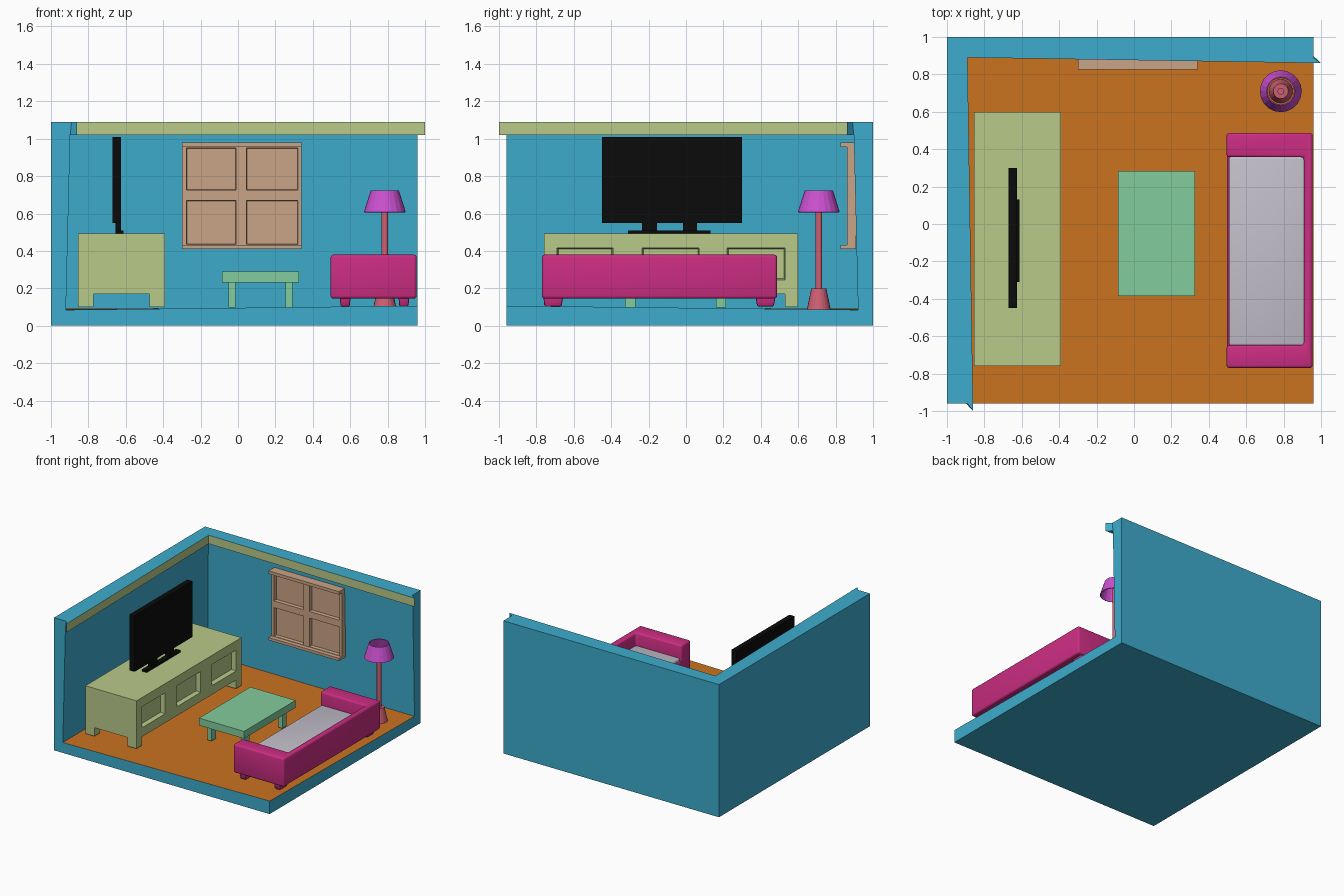
import bpy, bmesh, math
from mathutils import Vector

if "Cube" in bpy.data.objects:
    bpy.data.objects.remove(bpy.data.objects["Cube"])


def material(name, r, g, b):
    lin = [(c / 255 / 12.92) if c < 11 else ((c / 255 + 0.055) / 1.055) ** 2.4 for c in (r, g, b)]
    m = bpy.data.materials.new(name)
    m.diffuse_color = (*lin, 1)
    m.use_nodes = True
    m.node_tree.nodes["Principled BSDF"].inputs["Base Color"].default_value = m.diffuse_color
    return m


BLUE = material("wall blue", 61, 172, 205)
ORANGE = material("floor orange", 201, 115, 32)
OLIVE = material("pale olive", 185, 202, 138)
MINT = material("mint green", 130, 204, 156)
PINK = material("sofa pink", 203, 45, 130)
GREY = material("cushion grey", 196, 192, 204)
PEACH = material("window peach", 202, 164, 134)
PURPLE = material("shade purple", 203, 80, 208)
SALMON = material("lamp salmon", 206, 96, 115)
BLACK = material("screen black", 11, 11, 11)


def finish(bm, name, *mats):
    me = bpy.data.meshes.new(name)
    bm.to_mesh(me)
    bm.free()
    ob = bpy.data.objects.new(name, me)
    bpy.context.collection.objects.link(ob)
    for m in mats:
        me.materials.append(m)
    return ob


def add_box(bm, lo, hi, taper=1.0):
    """Box between two corners; taper scales the bottom face."""
    verts = bmesh.ops.create_cube(bm, size=1)["verts"]
    lo, hi = Vector(lo), Vector(hi)
    for v in verts:
        k = taper if v.co.z < 0 else 1
        v.co = (lo + hi) / 2 + Vector((v.co.x * k, v.co.y * k, v.co.z)) * (hi - lo)


def boxes(name, mat, *specs):
    bm = bmesh.new()
    for s in specs:
        add_box(bm, *s)
    return finish(bm, name, mat)


def soften(ob, width, segments=3):
    mod = ob.modifiers.new("soft edges", "BEVEL")
    mod.width, mod.segments, mod.limit_method = width, segments, "ANGLE"
    bpy.ops.object.select_all(action="DESELECT")
    ob.select_set(True)
    bpy.context.view_layer.objects.active = ob
    bpy.ops.object.modifier_apply(modifier=mod.name)
    bpy.ops.object.shade_smooth_by_angle(angle=math.radians(40))


def panel_box(name, mat, lo, hi, normal, u_axis, u_spans, z_spans, rim, depth, extra=()):
    """Box with rectangular panels sunk into the face pointing along normal."""
    bm = bmesh.new()
    add_box(bm, lo, hi)
    for axis, spans in ((u_axis, u_spans), (2, z_spans)):
        for cut in (c for s in spans for c in s):
            co, no = Vector((0, 0, 0)), Vector((0, 0, 0))
            co[axis], no[axis] = cut, 1
            bmesh.ops.bisect_plane(bm, geom=bm.verts[:] + bm.edges[:] + bm.faces[:],
                                   plane_co=co, plane_no=no)
    bm.normal_update()

    def inside(value, spans):
        return any(a < value < b for a, b in spans)

    panels = [f for f in bm.faces if f.normal.dot(Vector(normal)) > 0.9
              and inside(f.calc_center_median()[u_axis], u_spans)
              and inside(f.calc_center_median().z, z_spans)]
    bmesh.ops.inset_individual(bm, faces=panels, thickness=rim, depth=-depth)
    for s in extra:
        add_box(bm, *s)
    return finish(bm, name, mat)


# Room shell: one wall section swept round the corner, closed by the floor slab
front = [(-1, -.96, 0), (-1, -.96, 1.09), (-.89, -.96, 1.09), (-.86, -1, 1.09),
         (-.86, -1, 1.02), (-.897, -.96, 1.02), (-.92, -.96, .085)]
corner = [(-c, c, z) for c, z in ((1, 0), (1, 1.09), (.92, 1.09), (.89, 1.09),
                                  (.89, 1.02), (.9, 1.02), (.92, .093))]
right = [(-y, -x, z) for x, y, z in front]
bm = bmesh.new()
rings = [[bm.verts.new(p) for p in ring] for ring in (front, corner, right)]
for a, b in zip(rings, rings[1:]):
    for i in range(6):
        f = bm.faces.new((a[i], a[i + 1], b[i + 1], b[i]))
        f.material_index = 2 if i == 3 else 0      # inner edge of the ledge
low, high = bm.verts.new((.96, -.96, 0)), bm.verts.new((.96, -.96, .107))
for r in (rings[0], rings[2]):
    bm.faces.new([r[i] for i in (0, 1, 2, 5, 6)])
    bm.faces.new([r[i] for i in (2, 3, 4, 5)])
    bm.faces.new((r[0], r[6], high, low))
bm.faces.new([r[0] for r in rings] + [low])
bm.faces.new([r[6] for r in rings] + [high]).material_index = 1
bmesh.ops.recalc_face_normals(bm, faces=bm.faces[:])
finish(bm, "room_shell", BLUE, ORANGE, OLIVE)

# Window: four sunken panes, projecting head and sill
panel_box("window", PEACH, (-.30, .862, .41), (.34, .91, .98), (0, -1, 0), 0,
          [(-.275, -.01), (.045, .32)], [(.435, .67), (.725, .95)], .004, .028,
          [((-.30, .825, .955), (.34, .87, .98)), ((-.30, .825, .41), (.34, .87, .432))])

# Media cabinet with three sunken doors and corner feet
feet = [((x, y, .10), (x + .083, y + .07, .175))
        for x in (-.855, -.473) for y in (-.76, .53)]
panel_box("cabinet", OLIVE, (-.855, -.76, .17), (-.39, .60, .493), (1, 0, 0), 1,
          [(-.69, -.39), (-.235, .07), (.22, .53)], [(.245, .417)], .01, .035, feet)

# Television on a two-post stand
boxes("television", BLACK, ((-.67, -.45, .55), (-.625, .30, 1.01)),
      ((-.655, -.31, .493), (-.613, .13, .51)),
      ((-.655, -.235, .505), (-.625, -.155, .555)),
      ((-.655, -.015, .505), (-.625, .06, .555)))

# Coffee table
boxes("coffee_table", MINT, ((-.085, -.385, .23), (.325, .283, .29)),
      *[((x, y, .097), (x + .037, y + .055, .235))
        for x in (-.05, .255) for y in (-.325, .16)])

# Sofa: U-shaped back and arms, base, cushion and feet
bm = bmesh.new()
outline = [(.495, -.77), (.955, -.77), (.955, .487), (.495, .487),
           (.495, .357), (.908, .357), (.908, -.648), (.495, -.648)]
face = bm.faces.new([bm.verts.new((x, y, .145)) for x, y in outline])
top = bmesh.ops.extrude_face_region(bm, geom=[face])["geom"]
bmesh.ops.translate(bm, vec=(0, 0, .235), verts=[g for g in top if isinstance(g, bmesh.types.BMVert)])
bmesh.ops.recalc_face_normals(bm, faces=bm.faces[:])
soften(finish(bm, "sofa_back_and_arms", PINK), .015)
soften(boxes("sofa_base", PINK, ((.497, -.70, .147), (.93, .42, .25))), .012)
soften(boxes("sofa_cushion", GREY, ((.508, -.65, .22), (.911, .36, .275))), .012)
soften(boxes("sofa_feet", PINK, *[((x, y, .103), (x + .06, y + .11, .16), .8)
                                  for x in (.543, .857) for y in (-.765, .37)]), .008, 2)


# Floor lamp
def cone(bm, r1, r2, z1, z2, caps=True, n=20):
    made = bmesh.ops.create_cone(bm, cap_ends=caps, segments=n, radius1=r1, radius2=r2, depth=z2 - z1)
    bmesh.ops.translate(bm, vec=(.785, .71, (z1 + z2) / 2), verts=made["verts"])


bm = bmesh.new()
cone(bm, .064, .04, .085, .20)
cone(bm, .018, .018, .195, .66)
finish(bm, "lamp_stand", SALMON)
bm = bmesh.new()
cone(bm, .112, .076, .608, .722, caps=False)
shade = finish(bm, "lamp_shade", PURPLE)
mod = shade.modifiers.new("shell", "SOLIDIFY")
mod.thickness, mod.offset = .006, -1
